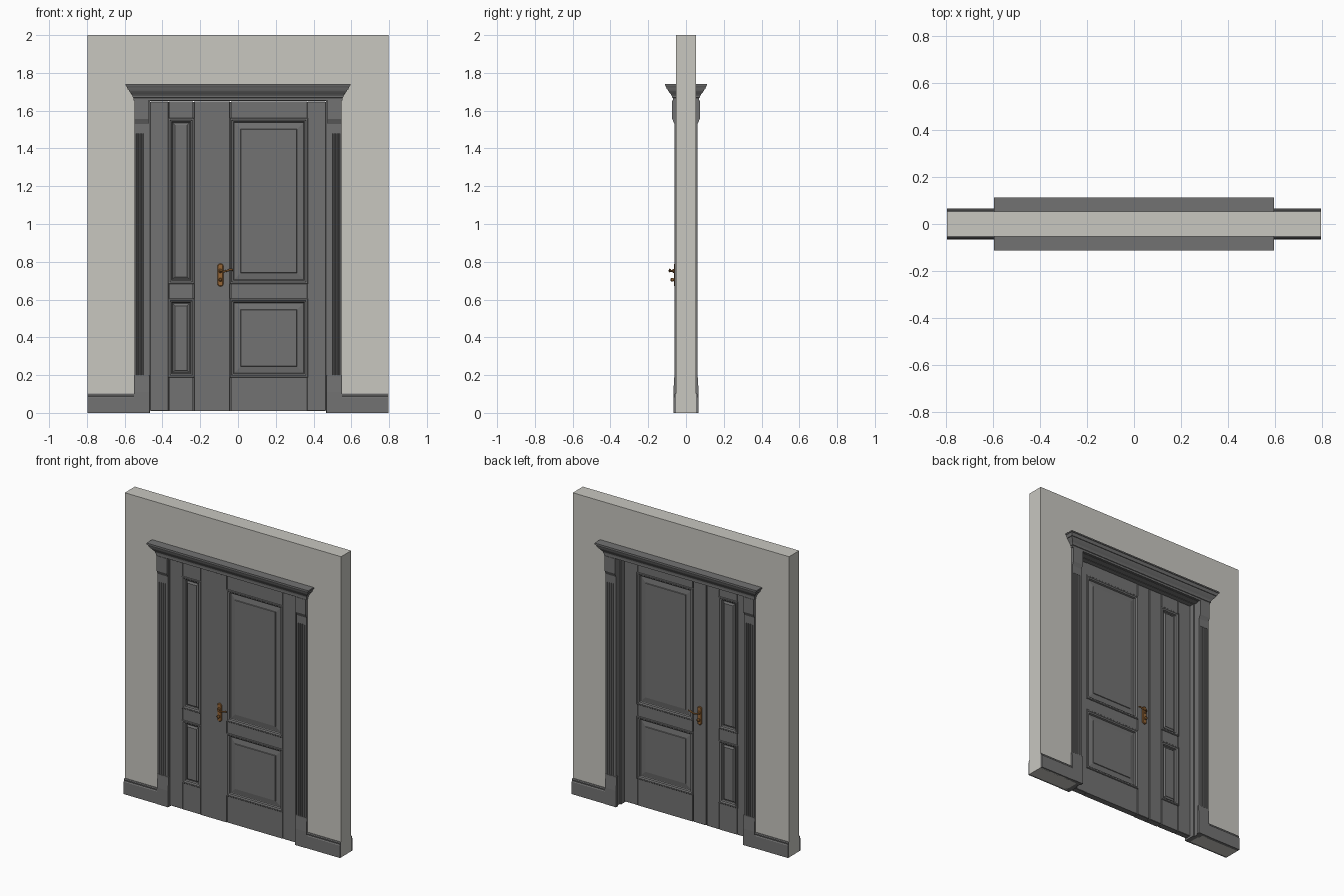
import bpy, bmesh, math

cube = bpy.data.objects.get("Cube")
if cube:
    bpy.data.objects.remove(cube)


def material(name, rgb):
    m = bpy.data.materials.new(name)
    m.use_nodes = True
    m.diffuse_color = (*rgb, 1)
    m.node_tree.nodes["Principled BSDF"].inputs["Base Color"].default_value = (*rgb, 1)
    return m


PLASTER = material("pale plaster", (0.58, 0.57, 0.53))
PAINT = material("grey paint", (0.17, 0.17, 0.17))
BRONZE = material("bronze", (0.30, 0.13, 0.035))


def loft(name, rings, mat, mirror="", bevel=0):
    """Join closed rings of points, capping both ends."""
    bm = bmesh.new()
    loops = [[bm.verts.new(p) for p in ring] for ring in rings]
    n = len(loops[0])
    for a, b in zip(loops, loops[1:]):
        for i in range(n):
            j = (i + 1) % n
            bm.faces.new((a[i], a[j], b[j], b[i]))
    bm.faces.new(loops[0])
    bm.faces.new(loops[-1])
    bmesh.ops.recalc_face_normals(bm, faces=bm.faces)
    me = bpy.data.meshes.new(name)
    bm.to_mesh(me)
    bm.free()
    me.materials.append(mat)
    ob = bpy.data.objects.new(name, me)
    bpy.context.collection.objects.link(ob)
    if bevel:
        mod = ob.modifiers.new("bevel", "BEVEL")
        mod.width = bevel
        mod.segments = 1
    if mirror:
        mod = ob.modifiers.new("mirror", "MIRROR")
        mod.use_axis = ["X" in mirror, "Y" in mirror, False]
        mod.use_mirror_merge = False
    return ob


def flat(x0, x1, y0, y1, z):
    return [(x0, y0, z), (x1, y0, z), (x1, y1, z), (x0, y1, z)]


def upright(x0, x1, z0, z1, y):
    return [(x0, y, z0), (x1, y, z0), (x1, y, z1), (x0, y, z1)]


def box(name, x0, x1, y0, y1, z0, z1, mat, **kw):
    return loft(name, [flat(x0, x1, y0, y1, z0), flat(x0, x1, y0, y1, z1)], mat, **kw)


def portal(name, x_in, x_out, z_in, z_out, y0, y1, mat):
    """Three-sided surround around the opening."""
    path = [(-x_out, 0), (-x_out, z_out), (x_out, z_out), (x_out, 0),
            (x_in, 0), (x_in, z_in), (-x_in, z_in), (-x_in, 0)]
    return loft(name, [[(x, y, z) for x, z in path] for y in (y0, y1)], mat)


# Wall and the stepped lining of the opening
portal("wall", 0.50, 0.796, 1.68, 2.0, -0.053, 0.053, PLASTER)
portal("door_frame", 0.467, 0.51, 1.65, 1.69, -0.054, 0.015, PAINT)
portal("back_lining", 0.476, 0.51, 1.653, 1.69, 0.015, 0.056, PAINT)

# Cornice on both sides, with mitred returns
CORNICE = [(1.655, 0), (1.668, 0), (1.670, 0.004), (1.678, 0.005), (1.685, 0.009),
           (1.695, 0.017), (1.705, 0.024), (1.712, 0.027), (1.713, 0.031),
           (1.722, 0.034), (1.732, 0.039), (1.733, 0.042), (1.742, 0.042)]
loft("cornice", [flat(-0.553 - p, 0.553 + p, -0.07 - p, 0.07 + p, z)
                 for z, p in CORNICE], PAINT)

# Pilasters: plinth, fluted shaft and capital
PLINTH = [(0, 0.067), (0.11, 0.067), (0.19, 0.062), (0.2, 0.062)]
loft("pilaster_plinth", [flat(0.468, 0.55, -y, -0.045, z) for z, y in PLINTH],
     PAINT, mirror="XY")
flutes = [(0.473, -0.045), (0.473, -0.061)]
for i in range(4):
    c = 0.491 + i * 0.0148
    flutes += [(c - 0.005, -0.061), (c - 0.003, -0.055),
               (c + 0.003, -0.055), (c + 0.005, -0.061)]
flutes += [(0.548, -0.061), (0.548, -0.045)]
loft("pilaster_shaft", [[(x, y, z) for x, y in flutes] for z in (0.2, 1.48)],
     PAINT, mirror="XY")
CAPITAL = [(1.48, 0.061), (1.53, 0.061), (1.545, 0.068), (1.555, 0.073), (1.655, 0.073)]
loft("pilaster_capital", [flat(0.473, 0.548, -y, -0.045, z) for z, y in CAPITAL],
     PAINT, mirror="XY")

# Skirting boards
SKIRT = [(0.045, 0), (0.065, 0), (0.065, 0.082), (0.061, 0.088),
         (0.062, 0.096), (0.058, 0.102), (0.045, 0.102)]
loft("skirting", [[(x, -y, z) for y, z in SKIRT] for x in (0.549, 0.796)],
     PAINT, mirror="XY")

# Door leaves: core, stiles and rails
MID, HALF = -0.035, 0.020
FRONT, BACK = MID - HALF, MID + HALF
TOP, BOTTOM = 1.648, 0.01
box("door_core", -0.464, 0.464, MID - 0.004, MID + 0.004, BOTTOM, TOP - 0.002, PAINT)
STILES = {"outer_small_stile": (-0.465, -0.368), "meeting_small_stile": (-0.233, -0.141),
          "meeting_large_stile": (-0.137, -0.042), "outer_large_stile": (0.366, 0.465)}
for name, (x0, x1) in STILES.items():
    box(name, x0, x1, FRONT, BACK, BOTTOM, TOP, PAINT, bevel=0.002)
box("meeting_cover", -0.231, -0.044, FRONT - 0.003, FRONT + 0.002, BOTTOM, TOP, PAINT)

LEAVES = {"small": (-0.365, -0.237, 0.032), "large": (-0.038, 0.365, 0.054)}
RAILS = {"bottom": (BOTTOM, 0.195), "lock": (0.597, 0.69), "top": (1.553, TOP)}
PANELS = {"lower": (0.193, 0.599), "upper": (0.688, 1.555)}
for leaf, (x0, x1, field) in LEAVES.items():
    for place, (z0, z1) in RAILS.items():
        box(f"{leaf}_{place}_rail", x0, x1, FRONT, BACK, z0, z1, PAINT)
    # Moulded raised panels on both faces: inset against height above the leaf face
    steps = [(-0.006, -0.01), (-0.006, 0.003), (-0.003, 0.006), (0.004, 0.006),
             (0.008, 0.002), (0.013, 0.001), (0.017, -0.009), (0.021, -0.010),
             (field - 0.002, -0.005), (field, -0.001)]
    for place, (z0, z1) in PANELS.items():
        for side, s in (("front", -1), ("back", 1)):
            loft(f"{leaf}_{place}_panel_{side}",
                 [upright(x0 + i, x1 - i, z0 + i, z1 - i, MID + s * (HALF + h))
                  for i, h in steps], PAINT)


# Handles on both faces
def disc(x, z, r, y, n=16, tall=0):
    pts = []
    for k in range(n):
        a = 2 * math.pi * (k + 0.5) / n
        pts.append((x + r * math.cos(a), y,
                    z + r * math.sin(a) + math.copysign(tall, math.sin(a))))
    return pts


HX = -0.093
for side, s in (("front", -1), ("back", 1)):
    def out(d):
        return MID + s * (HALF + d)

    loft(f"handle_plate_{side}",
         [disc(HX, 0.73, r, out(d), tall=0.045)
          for r, d in ((0.016, 0), (0.016, 0.006), (0.012, 0.009))], BRONZE)
    loft(f"handle_collar_{side}",
         [disc(HX, 0.752, r, out(d))
          for r, d in ((0.011, 0.008), (0.011, 0.013), (0.007, 0.017))], BRONZE)
    loft(f"lock_knob_{side}",
         [disc(HX, 0.705, r, out(d))
          for r, d in ((0.006, 0.008), (0.010, 0.014), (0.010, 0.022), (0.005, 0.027))],
         BRONZE)
    cu = bpy.data.curves.new(f"handle_lever_{side}", "CURVE")
    cu.dimensions = "3D"
    cu.bevel_depth = 0.005
    cu.bevel_resolution = 2
    cu.use_fill_caps = True
    cu.materials.append(BRONZE)
    sp = cu.splines.new("POLY")
    lever = [(0, 0.008, 0.752), (0, 0.026, 0.752), (0.006, 0.031, 0.752),
             (0.02, 0.032, 0.749), (0.038, 0.032, 0.753), (0.052, 0.031, 0.759),
             (0.066, 0.028, 0.757)]
    sp.points.add(len(lever) - 1)
    for p, (dx, d, z) in zip(sp.points, lever):
        p.co = (HX + dx, out(d), z, 1)
    bpy.context.collection.objects.link(bpy.data.objects.new(cu.name, cu))
